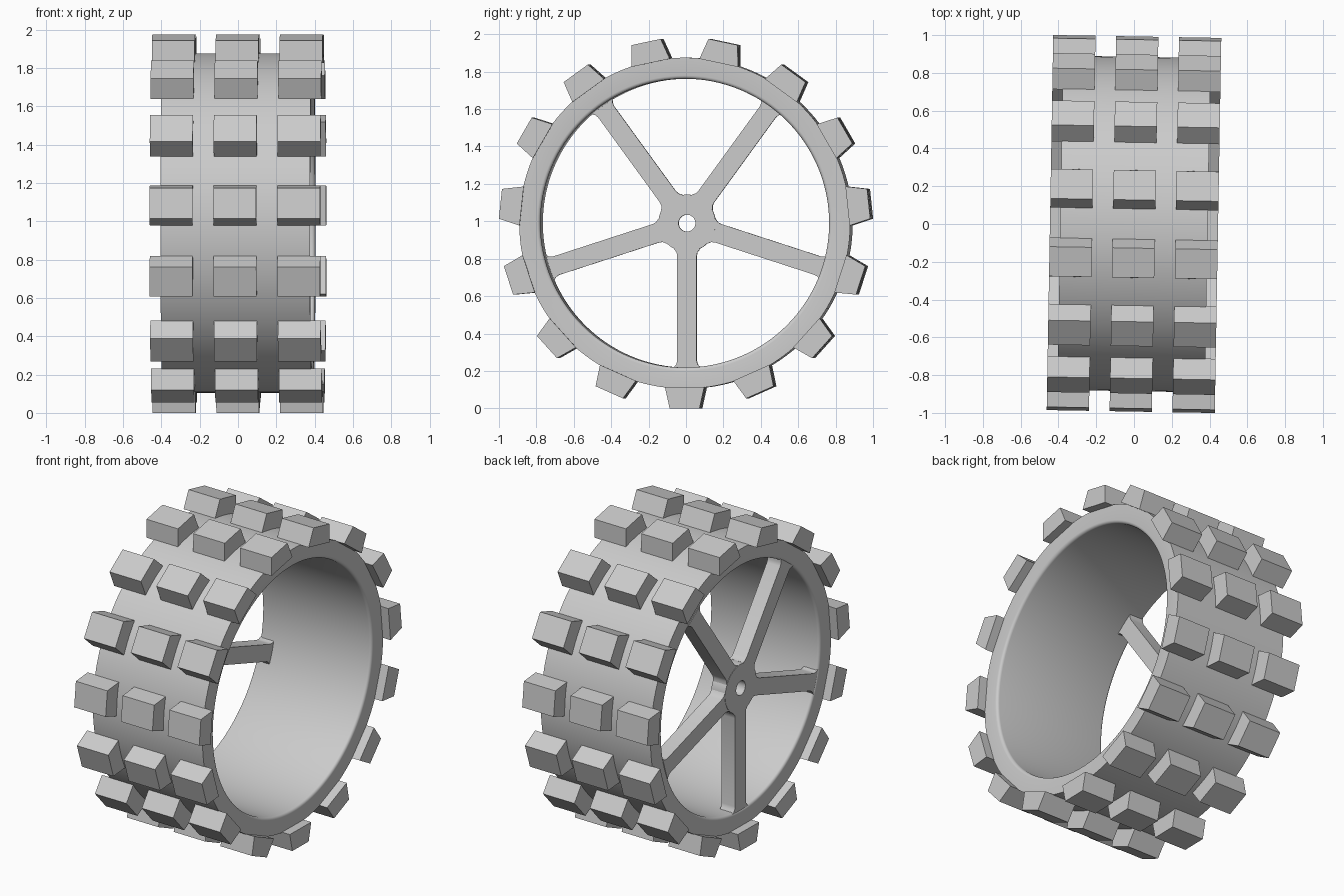
import bpy, bmesh
from math import sin, cos, radians, pi, tau
from mathutils import Matrix

cube = bpy.data.objects.get("Cube")
if cube:
    bpy.data.objects.remove(cube, do_unlink=True)

grey = bpy.data.materials.new("light_grey")
grey.use_nodes = True
colour = (0.6, 0.6, 0.6, 1)
grey.diffuse_color = colour
grey.node_tree.nodes["Principled BSDF"].inputs["Base Color"].default_value = colour

HALF = 0.39      # half width of the rim along the axle
LUGS, SPOKES = 15, 5
PLACE = Matrix.Translation((0, 0, 0.99)) @ Matrix.Rotation(radians(-1), 4, 'Z')


def finish(name, bm, smooth=True):
    bmesh.ops.recalc_face_normals(bm, faces=bm.faces)
    bm.transform(PLACE)
    mesh = bpy.data.meshes.new(name)
    bm.to_mesh(mesh)
    bm.free()
    mesh.materials.append(grey)
    obj = bpy.data.objects.new(name, mesh)
    bpy.context.collection.objects.link(obj)
    if smooth:
        bpy.ops.object.select_all(action='DESELECT')
        obj.select_set(True)
        bpy.context.view_layer.objects.active = obj
        bpy.ops.object.shade_smooth_by_angle(angle=radians(35))
    return obj


def lathe(name, profile, steps):
    """Revolve a closed (x, radius) profile around the axle."""
    bm = bmesh.new()
    rings = []
    for i in range(steps):
        a = tau * i / steps
        rings.append([bm.verts.new((x, r * sin(a), r * cos(a))) for x, r in profile])
    n = len(profile)
    for i in range(steps):
        p, q = rings[i], rings[(i + 1) % steps]
        for j in range(n):
            k = (j + 1) % n
            bm.faces.new((p[j], p[k], q[k], q[j]))
    return finish(name, bm)


def prism(bm, outline, x0, x1, turn):
    """Extrude a (tangent, -radius) outline along the axle and turn it."""
    spin = Matrix.Rotation(turn, 4, 'X')
    verts = [bm.verts.new((x0, t, -r)) for t, r in outline]
    face = bm.faces.new(verts)
    new = bmesh.ops.extrude_face_region(bm, geom=[face])["geom"]
    top = [v for v in new if isinstance(v, bmesh.types.BMVert)]
    bmesh.ops.translate(bm, verts=top, vec=(x1 - x0, 0, 0))
    bmesh.ops.transform(bm, matrix=spin, verts=verts + top)


def mirrored(side):
    return side + [(-t, r) for t, r in reversed(side)]


# Rim band with rounded inner edges
R_OUT, R_IN, F = 0.885, 0.772, 0.018
fillet = [(HALF - F + F * sin(a), R_IN + F - F * cos(a))
          for a in (pi / 2 * i / 4 for i in range(5))]
half = fillet + [(HALF, R_OUT)]
lathe("rim", half + [(-x, r) for x, r in reversed(half)], 128)

# Hub with axle hole, flush with the closed end of the rim
BACK, FRONT = -HALF, -HALF + 0.1
lathe("hub", [(BACK, 0.045), (BACK, 0.153), (FRONT, 0.153), (FRONT, 0.045)], 48)

# Spokes, flared where they meet hub and rim
bm = bmesh.new()
flare = [(0.07, 0.138), (0.056, 0.155), (0.052, 0.175),
         (0.052, 0.735), (0.057, 0.755), (0.075, 0.776)]
for i in range(SPOKES):
    prism(bm, mirrored(flare), BACK + 0.002, FRONT - 0.002, tau * i / SPOKES)
finish("spokes", bm)

# Three rows of tapered tread lugs
lug = mirrored([(0.105, 0.876), (0.08, 0.99)])
for name, centre in (("left", 0.333), ("middle", 0), ("right", -0.333)):
    bm = bmesh.new()
    for i in range(LUGS):
        prism(bm, lug, centre - 0.112, centre + 0.112, tau * i / LUGS)
    finish(name + "_tread_lugs", bm, smooth=False)
